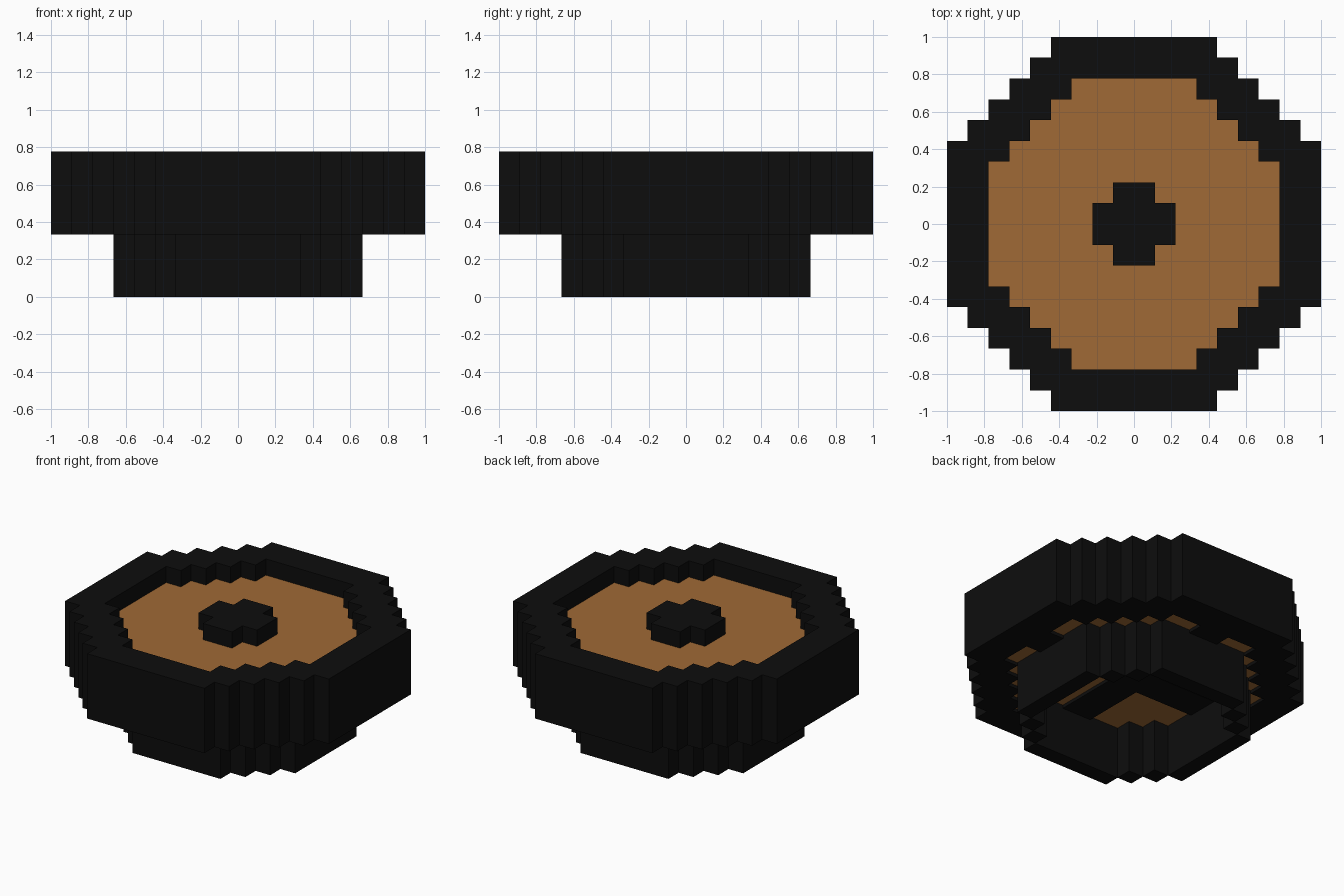
import bpy
import bmesh

if "Cube" in bpy.data.objects:
    bpy.data.objects.remove(bpy.data.objects["Cube"])

U = 1 / 9  # size of one block


def material(name, rgb):
    m = bpy.data.materials.new(name)
    m.diffuse_color = (*rgb, 1)
    m.use_nodes = True
    m.node_tree.nodes["Principled BSDF"].inputs["Base Color"].default_value = m.diffuse_color
    return m


BLACK = material("black", (0.004, 0.004, 0.004))
BROWN = material("brown", (0.352, 0.144, 0.037))


def disc(r, s):
    """Stepped disc: radius r blocks, straight sides s blocks either side of centre."""
    return {(i, j) for i in range(-r, r) for j in range(-r, r)
            if int(abs(i + .5)) + int(abs(j + .5)) <= r + s - 2}


def slab(name, cells, z0, z1, mat):
    """Extrude a set of grid cells between two heights, keeping only outer faces."""
    bm = bmesh.new()
    verts = {}

    def v(x, y, z):
        if (x, y, z) not in verts:
            verts[x, y, z] = bm.verts.new((x * U, y * U, z * U))
        return verts[x, y, z]

    for i, j in sorted(cells):
        ring = [(i, j), (i + 1, j), (i + 1, j + 1), (i, j + 1)]
        bm.faces.new([v(*p, z1) for p in ring])
        bm.faces.new([v(*p, z0) for p in reversed(ring)])
        sides = [(i, j - 1), (i + 1, j), (i, j + 1), (i - 1, j)]
        for k, neighbour in enumerate(sides):
            if neighbour not in cells:
                a, b = ring[k], ring[(k + 1) % 4]
                bm.faces.new([v(*a, z0), v(*b, z0), v(*b, z1), v(*a, z1)])
    mesh = bpy.data.meshes.new(name)
    bm.to_mesh(mesh)
    bm.free()
    mesh.materials.append(mat)
    obj = bpy.data.objects.new(name, mesh)
    bpy.context.collection.objects.link(obj)
    return obj


inside = disc(7, 3)
foot = disc(6, 3) - disc(5, 3)

# Thick outer rim, and the hollow foot ring below it
slab("outer_rim", disc(9, 4) - inside, 3, 7, BLACK)
slab("foot_ring", foot, 0, 3.2, BLACK)

# Brown filling, sunk one block below the rim
slab("filling", inside, 3.2, 6, BROWN)

# Raised centre knob
slab("centre_knob", disc(2, 1), 6, 7, BLACK)

# Crossed struts under the filling, tying rim and foot together
struts = {(i, j) for i, j in inside - foot if i in (-1, 0) or j in (-1, 0)}
slab("under_struts", struts, 3, 3.2, BLACK)
